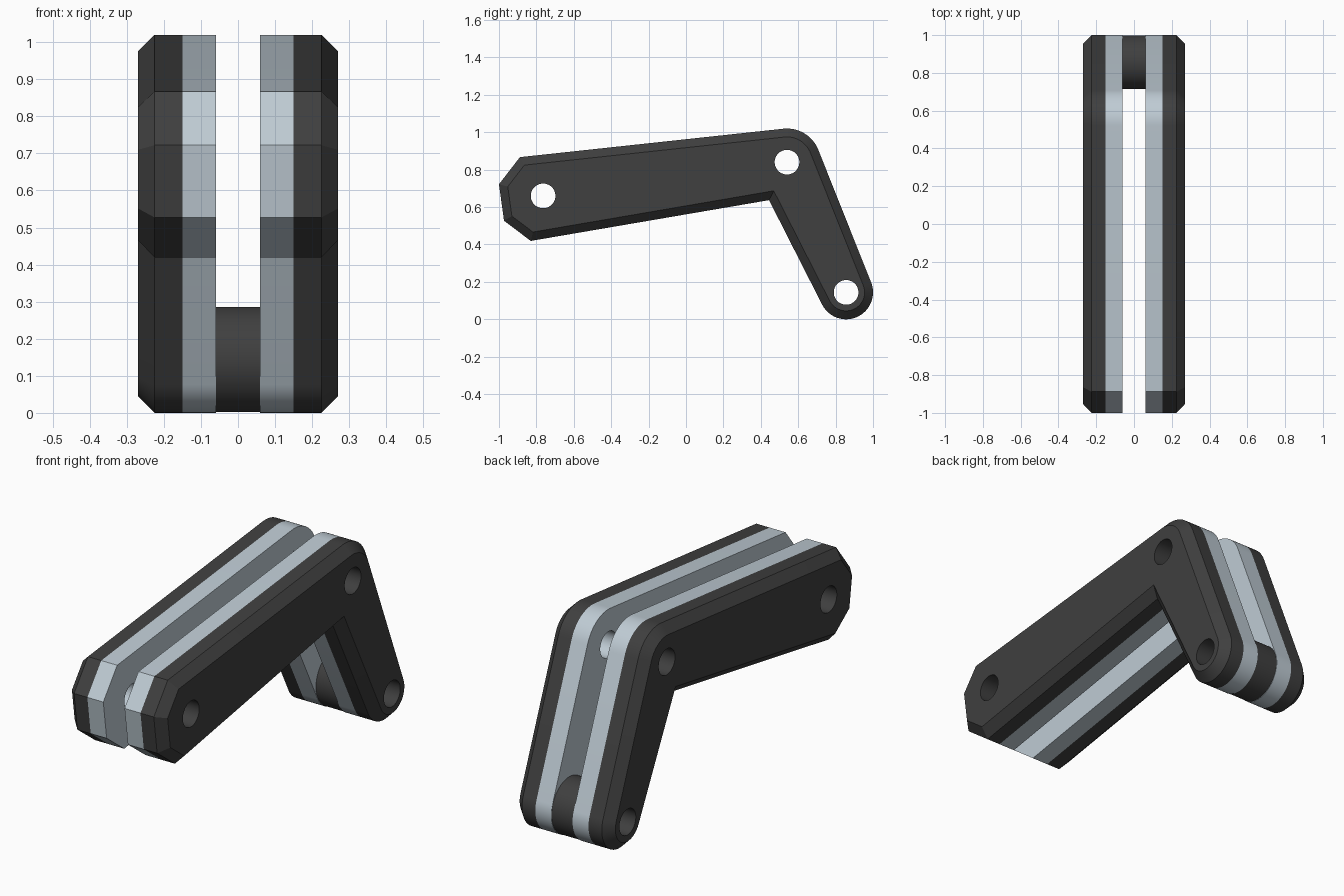
import bpy, bmesh
from math import cos, sin, radians
from mathutils import Vector

if "Cube" in bpy.data.objects:
    bpy.data.objects.remove(bpy.data.objects["Cube"])

ELBOW, FOOT, TAIL = (0.54, 0.84), (0.856, 0.144), (-0.764, 0.66)
FOOT_R, HOLE_R, CHAMFER = 0.144, 0.066, 0.045


def material(name, rgb):
    m = bpy.data.materials.new(name)
    m.diffuse_color = (*rgb, 1)
    m.use_nodes = True
    m.node_tree.nodes["Principled BSDF"].inputs["Base Color"].default_value = m.diffuse_color
    return m


def arc(c, r, a0, a1, n):
    angles = [radians(a0 + (a1 - a0) * i / n) for i in range(n + 1)]
    return [Vector((c[0] + r * cos(a), c[1] + r * sin(a))) for a in angles]


def circle(c, r, n=48):
    return arc(c, r, 360, 0, n)[:-1]


def inset(pts, d):
    # mitred inset of a clockwise outline
    out = []
    for i, p in enumerate(pts):
        a = (p - pts[i - 1]).normalized()
        b = (pts[(i + 1) % len(pts)] - p).normalized()
        na, nb = Vector((a.y, -a.x)), Vector((b.y, -b.x))
        out.append(p + (na + nb) * d / (1 + na.dot(nb)))
    return out


def plate(name, sections, holes, mat, mirror=True):
    # sections: (x, outline) from inside to outside; holes run straight through
    bm = bmesh.new()
    caps = [[], []]

    def wall(rings):
        loops = [[bm.verts.new((x, p.x, p.y)) for p in pts] for x, pts in rings]
        n = len(loops[0])
        for l0, l1 in zip(loops, loops[1:]):
            for i in range(n):
                j = (i + 1) % n
                bm.faces.new((l0[i], l0[j], l1[j], l1[i]))
        for cap, loop in zip(caps, (loops[0], loops[-1])):
            cap += [bm.edges.get((loop[i - 1], loop[i])) for i in range(n)]

    wall(sections)
    for c in holes:
        wall([(sections[0][0], circle(c, HOLE_R)), (sections[-1][0], circle(c, HOLE_R))])
    for cap, nx in zip(caps, (-1, 1)):
        bmesh.ops.triangle_fill(bm, edges=cap, use_beauty=True, normal=(nx, 0, 0))
    bmesh.ops.recalc_face_normals(bm, faces=bm.faces[:])
    me = bpy.data.meshes.new(name)
    bm.to_mesh(me)
    bm.free()
    me.materials.append(mat)
    ob = bpy.data.objects.new(name, me)
    bpy.context.collection.objects.link(ob)
    bpy.ops.object.select_all(action='DESELECT')
    ob.select_set(True)
    bpy.context.view_layer.objects.active = ob
    bpy.ops.object.shade_smooth_by_angle(angle=radians(30))
    if mirror:
        mod = ob.modifiers.new("Mirror", 'MIRROR')
        mod.use_axis = (True, False, False)
        mod.use_mirror_merge = False
    return ob


dark = material("dark_grip", (0.05, 0.05, 0.05))
steel = material("steel", (0.52, 0.60, 0.66))

# bent arm outline in (y, z), clockwise from the chamfered tail
outline = [Vector(p) for p in ((-0.973, 0.527), (-1.0, 0.722), (-0.888, 0.867))]
outline += arc(ELBOW, 0.18, 96, 21, 16)
outline += arc(FOOT, FOOT_R, 21, -152, 32)
outline += [Vector((0.444, 0.637)), Vector((-0.83, 0.419))]
pivots = [ELBOW, FOOT, TAIL]

# steel liners either side of the slot
plate("liner", [(0.06, outline), (0.15, outline)], pivots, steel)

# dark outer scales with a chamfered outside edge
plate("outer_scale",
      [(0.15, outline), (0.27 - CHAMFER, outline), (0.27, inset(outline, CHAMFER))],
      pivots, dark)

# round spacer between the liners at the foot
ring = circle(FOOT, FOOT_R - 0.002, 64)
plate("foot_spacer", [(-0.06, ring), (0.06, ring)], [FOOT], dark, mirror=False)
